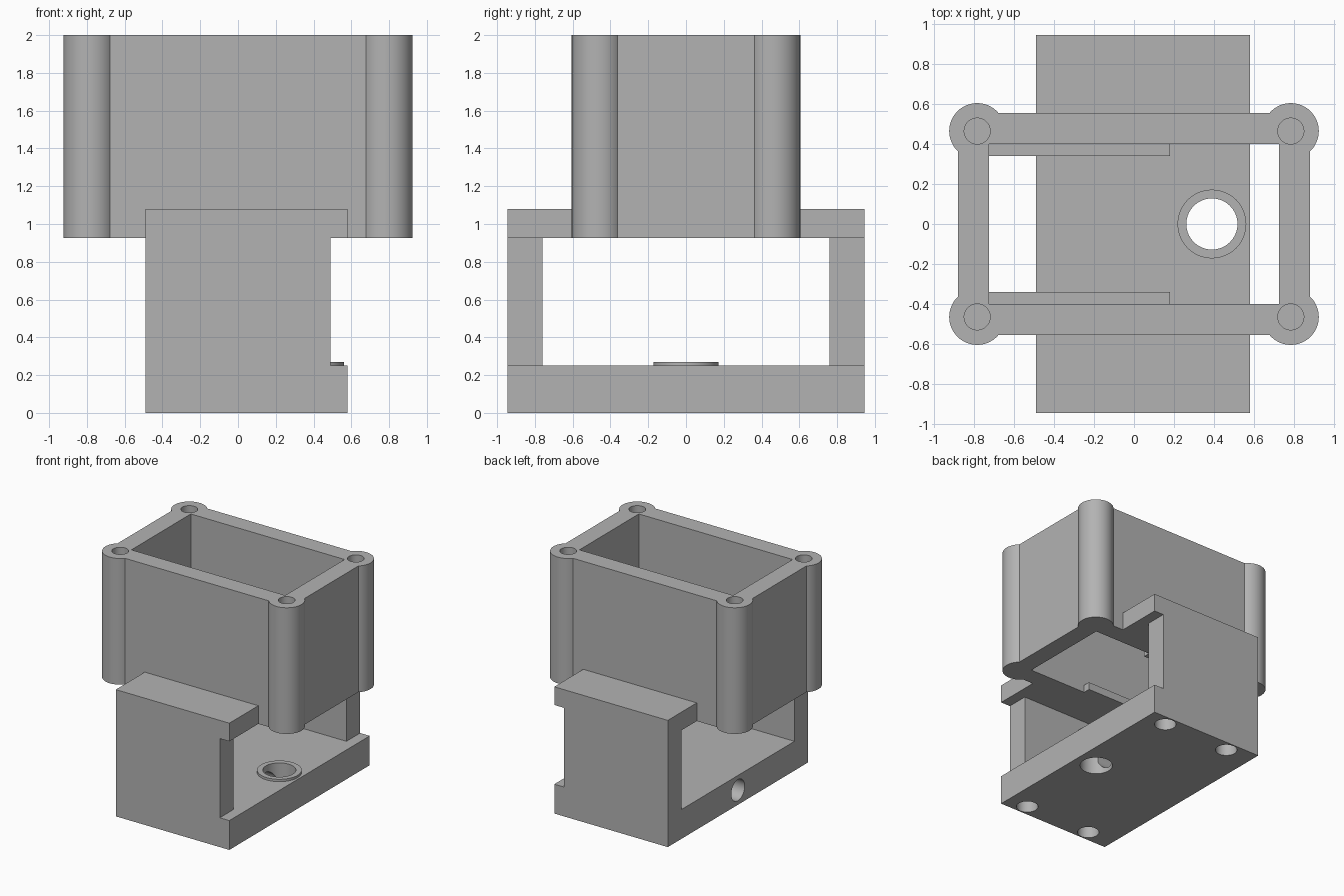
import bpy
import bmesh
from mathutils import Matrix, Vector

old = bpy.data.objects.get("Cube")
if old:
    bpy.data.objects.remove(old, do_unlink=True)

grey = bpy.data.materials.new("plain grey")
grey.use_nodes = True
GREY = (0.45, 0.45, 0.45, 1)
grey.diffuse_color = GREY
grey.node_tree.nodes["Principled BSDF"].inputs["Base Color"].default_value = GREY


def make(name, bm):
    mesh = bpy.data.meshes.new(name)
    bm.to_mesh(mesh)
    bm.free()
    mesh.materials.append(grey)
    obj = bpy.data.objects.new(name, mesh)
    bpy.context.collection.objects.link(obj)
    return obj


def box(name, x, y, z):
    bm = bmesh.new()
    bmesh.ops.create_cube(bm, size=1)
    lo, hi = Vector((x[0], y[0], z[0])), Vector((x[1], y[1], z[1]))
    mat = Matrix.Translation((lo + hi) / 2) @ Matrix.Diagonal(hi - lo).to_4x4()
    bmesh.ops.transform(bm, matrix=mat, verts=bm.verts)
    return make(name, bm)


def rod(name, start, end, radius):
    # Cylinder between two points
    a, b = Vector(start), Vector(end)
    bm = bmesh.new()
    bmesh.ops.create_cone(bm, cap_ends=True, segments=64, radius1=radius,
                          radius2=radius, depth=(b - a).length)
    turn = (b - a).to_track_quat('Z', 'Y').to_matrix().to_4x4()
    bmesh.ops.transform(bm, matrix=Matrix.Translation((a + b) / 2) @ turn, verts=bm.verts)
    return make(name, bm)


def combine(target, parts, operation):
    # Boolean each part into the target, then drop the part
    for part in parts:
        mod = target.modifiers.new("combine", 'BOOLEAN')
        mod.operation = operation
        mod.solver = 'EXACT'
        mod.object = part
        bpy.context.view_layer.update()
        graph = bpy.context.evaluated_depsgraph_get()
        mesh = bpy.data.meshes.new_from_object(target.evaluated_get(graph))
        target.modifiers.clear()
        target.data = mesh
        bpy.data.objects.remove(part, do_unlink=True)


BASE_TOP, SHELF, FLANGE_TOP, TOP = 0.25, 0.925, 1.08, 2.0
LEFT, RIGHT, END = -0.49, 0.58, 0.945
SIDES = (-1, 1)


def span(side, a, b):
    return sorted((side * a, side * b))


# Bracket: base plate, end walls and flanges
bracket = box("bracket", (LEFT, RIGHT), (-END, END), (0, BASE_TOP))
for s in SIDES:
    wall = box("end_wall", (LEFT, 0.49), span(s, 0.76, END), (BASE_TOP, SHELF))
    flange = box("flange", (LEFT, RIGHT), span(s, 0.555, END), (SHELF, FLANGE_TOP))
    combine(bracket, [wall, flange], 'UNION')

# Raised ring, its through hole, cable channel and blind screw holes
RING_X = 0.39
combine(bracket, [rod("ring", (RING_X, 0, 0.2), (RING_X, 0, 0.27), 0.172)], 'UNION')
holes = [rod("ring_hole", (RING_X, 0, -0.1), (RING_X, 0, 0.4), 0.128),
         rod("channel", (-0.6, 0, 0.125), (RING_X, 0, 0.125), 0.09)]
for s in SIDES:
    for x in (-0.24, RING_X):
        holes.append(rod("screw_hole", (x, s * 0.85, -0.1), (x, s * 0.85, 0.5), 0.085))
combine(bracket, holes, 'DIFFERENCE')

# Housing: open box with round corner posts
housing = box("housing", (-0.88, 0.88), (-0.555, 0.555), (SHELF, TOP))
corners = [(sx * 0.785, sy * 0.465) for sx in SIDES for sy in SIDES]
combine(housing, [rod("post", (x, y, SHELF), (x, y, TOP), 0.14) for x, y in corners], 'UNION')
cuts = [box("cavity", (-0.725, 0.725), (-0.4, 0.4), (0.8, 2.1))]
cuts += [rod("post_hole", (x, y, 1.5), (x, y, 2.1), 0.065) for x, y in corners]
combine(housing, cuts, 'DIFFERENCE')

# Small ledges along the bottom inside of the housing
for s in SIDES:
    box("ledge_back" if s > 0 else "ledge_front",
        (-0.725, 0.18), span(s, 0.34, 0.4), (SHELF, 0.99))

# Smooth the round surfaces, keep hard edges
for obj in (bracket, housing):
    bpy.ops.object.select_all(action='DESELECT')
    obj.select_set(True)
    bpy.context.view_layer.objects.active = obj
    bpy.ops.object.shade_smooth_by_angle()
